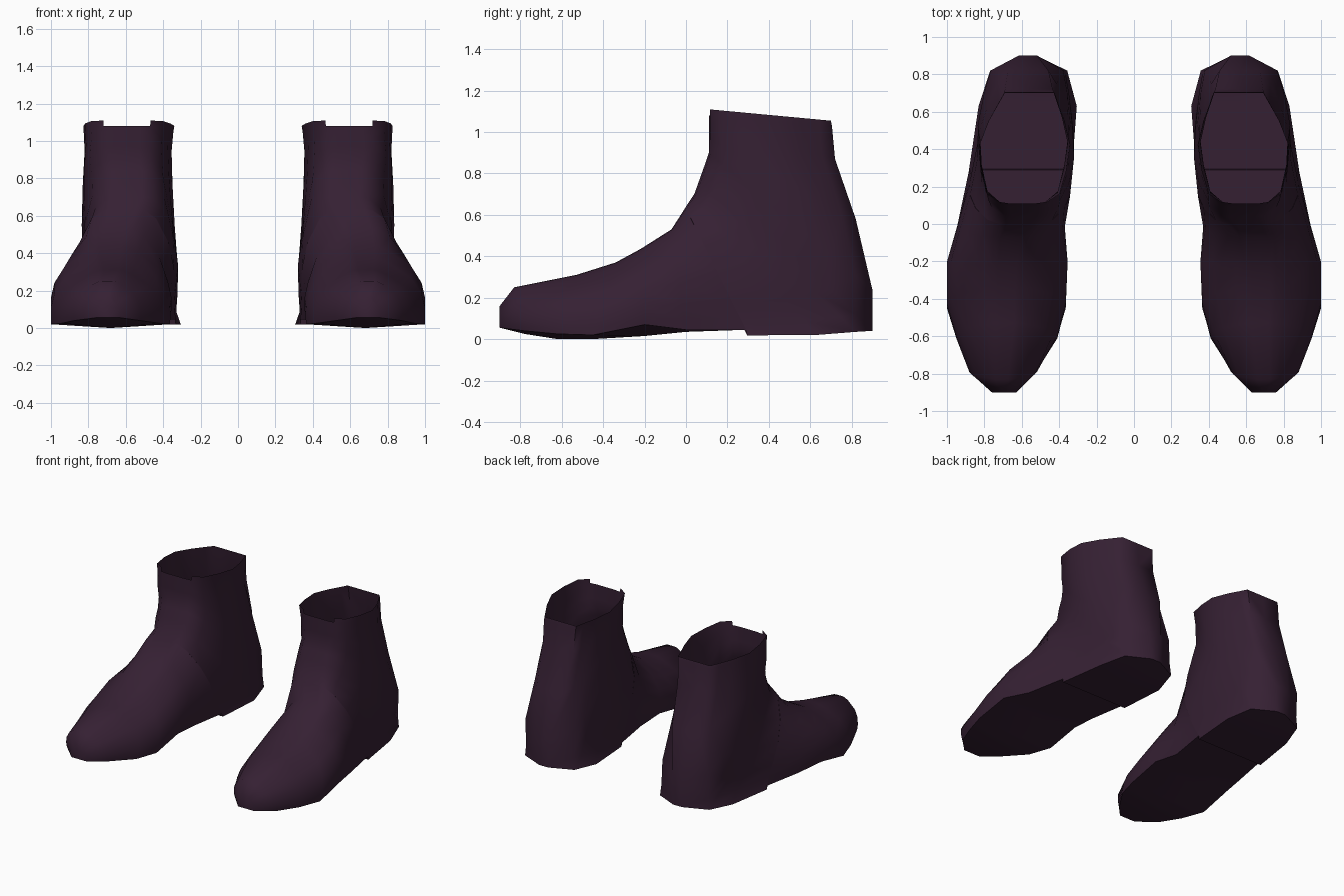
import bpy
import bmesh

cube = bpy.data.objects.get("Cube")
if cube:
    bpy.data.objects.remove(cube)

# Dark plum leather
leather = bpy.data.materials.new("dark_plum_leather")
leather.use_nodes = True
colour = (0.036, 0.0145, 0.033, 1.0)
leather.diffuse_color = colour
shader = leather.node_tree.nodes["Principled BSDF"]
shader.inputs["Base Color"].default_value = colour
shader.inputs["Roughness"].default_value = 0.8

# Height along a section, half width on the foot, half width on the shaft
LEVELS = [(0, 1, 0.55), (0.1, 1, 0.66), (0.25, 1, 0.83), (0.47, 0.94, 1),
          (0.7, 0.77, 0.94), (0.915, 0.42, 0.8), (0.99, 0.24, 0.52), (1, 0.15, 0.3)]

# Sections fan from the toe, round the heel, up to the collar:
# sole or back point (y, z), instep or shin point (y, z), inner x, outer x,
# bottom width ratio, blend from foot to shaft, drop of the sole's middle
SECTIONS = [
    (-0.90, 0.055, -0.90, 0.16, 0.63, 0.76, 1, 0, 0),
    (-0.78, 0.04, -0.83, 0.25, 0.52, 0.88, 0.97, 0, 0.015),
    (-0.62, 0.025, -0.53, 0.31, 0.41, 0.95, 0.98, 0, 0.025),
    (-0.45, 0.02, -0.34, 0.37, 0.365, 1, 1, 0, 0.02),
    (-0.2, 0.07, -0.22, 0.435, 0.355, 1, 0.98, 0.05, 0.055),
    (0, 0.045, -0.07, 0.53, 0.37, 0.945, 0.97, 0.3, 0.01),
    (0.29, 0.045, -0.003, 0.635, 0.335, 0.885, 1, 0.55, 0),
    (0.295, 0.018, -0.002, 0.637, 0.335, 0.885, 1, 0.55, 0),
    (0.63, 0.02, 0.04, 0.7, 0.32, 0.845, 1, 0.7, 0),
    (0.82, 0.035, 0.065, 0.77, 0.33, 0.845, 0.8, 0.85, 0),
    (0.9, 0.04, 0.09, 0.84, 0.335, 0.84, 0.15, 0.9, 0),
    (0.9, 0.24, 0.11, 0.9, 0.345, 0.845, 0.2, 0.9, 0),
    (0.82, 0.58, 0.11, 0.97, 0.36, 0.84, 0.45, 1, 0),
    (0.72, 0.87, 0.11, 1.03, 0.365, 0.83, 0.55, 1, 0),
    (0.705, 1.03, 0.11, 1.08, 0.355, 0.835, 0.55, 1, 0),
    (0.70, 1.055, 0.11, 1.11, 0.35, 0.835, 0.55, 1, 0),
]


def section_ring(bm, section, side):
    """Closed ring: up the inner side, across the top, down the outer side."""
    by, bz, ty, tz, inner, outer, bottom, shaft, drop = section
    centre, half = (inner + outer) / 2, (outer - inner) / 2
    lean = 0.035 * max(0, 2 * shaft - 1)  # the heel turns inwards
    inside, outside = [], []
    for s, foot_w, shaft_w in LEVELS:
        blend = shaft ** 4 if s < 0.3 else shaft  # the heel stays full near the sole
        width = half * (bottom if s == 0 else foot_w + (shaft_w - foot_w) * blend)
        x = centre - lean * (1 - s) ** 2
        y, z = by + (ty - by) * s, bz + (tz - bz) * s
        inside.append(bm.verts.new((side * (x - width), y, z)))
        outside.append(bm.verts.new((side * (x + width), y, z)))
    middle = bm.verts.new((side * (centre - lean), by, bz - drop))
    return inside + outside[::-1] + [middle]


def make_boot(name, side):
    bm = bmesh.new()
    rings = [section_ring(bm, section, side) for section in SECTIONS]
    count = len(rings[0])
    front = range(len(LEVELS) - 2, len(LEVELS) + 1)  # notch at the front of the collar
    for r, (low, high) in enumerate(zip(rings, rings[1:])):
        for i in range(count):
            if r == len(rings) - 2 and i in front:
                continue
            j = (i + 1) % count
            bm.faces.new((low[i], low[j], high[j], high[i]))
    bm.faces.new(rings[0])  # toe tip
    # Drop the loose rim points left in the notch
    bmesh.ops.delete(bm, geom=[v for v in bm.verts if not v.link_faces], context="VERTS")
    bmesh.ops.recalc_face_normals(bm, faces=bm.faces)
    # An open shell must face outwards: the toe tip looks to -y
    bm.normal_update()
    toe = min(bm.faces, key=lambda f: f.calc_center_median().y)
    if toe.normal.y > 0:
        bmesh.ops.reverse_faces(bm, faces=bm.faces)
    mesh = bpy.data.meshes.new(name)
    bm.to_mesh(mesh)
    bm.free()
    mesh.materials.append(leather)
    boot = bpy.data.objects.new(name, mesh)
    bpy.context.collection.objects.link(boot)
    bpy.ops.object.select_all(action="DESELECT")
    boot.select_set(True)
    bpy.context.view_layer.objects.active = boot
    bpy.ops.object.shade_smooth_by_angle(angle=1.1)


make_boot("left_boot", 1)
make_boot("right_boot", -1)
